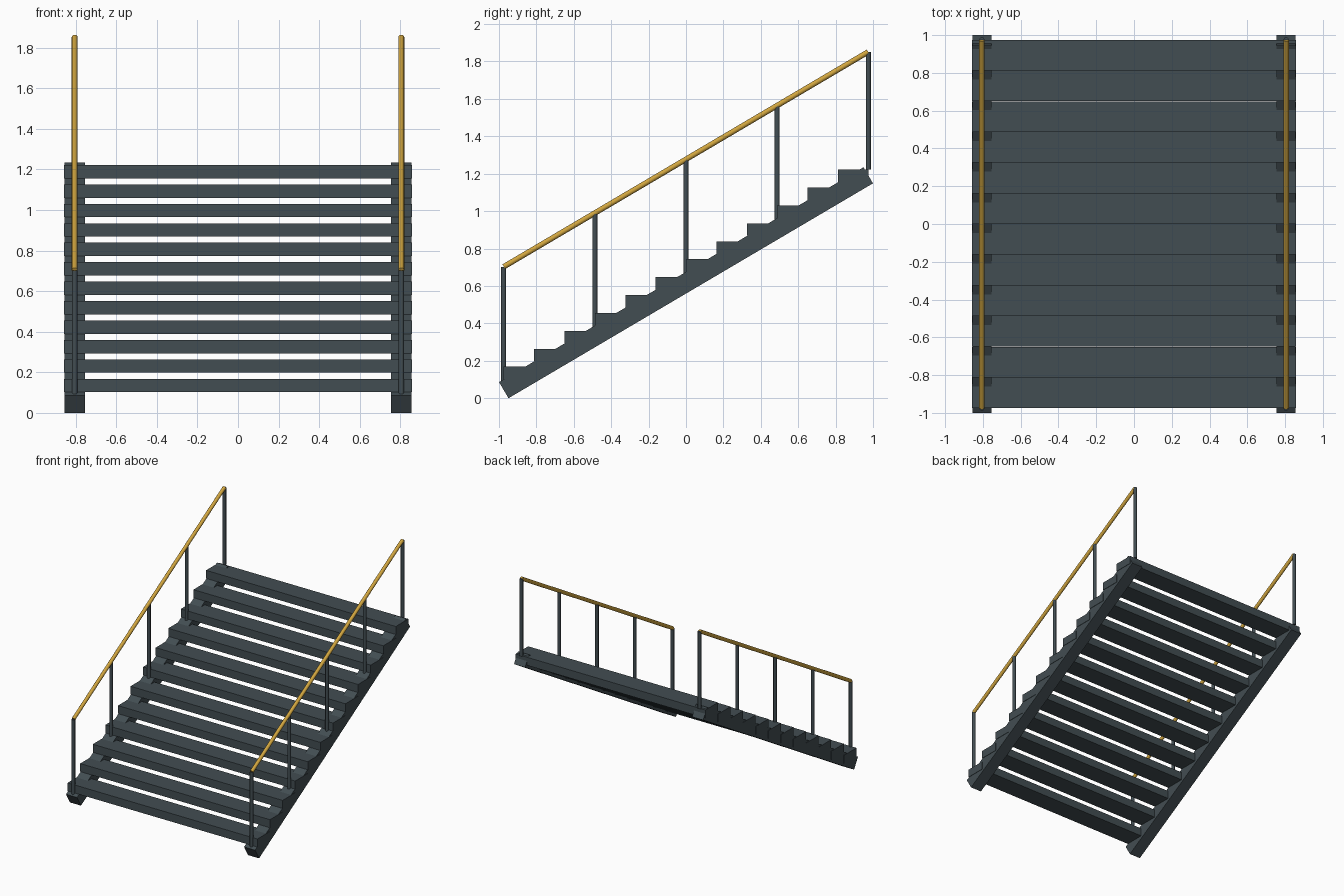
import bpy, math
from mathutils import Vector

if "Cube" in bpy.data.objects:
    bpy.data.objects.remove(bpy.data.objects["Cube"])

RUN, RISE = 0.1625, 0.0958          # one tread forward / up
SLOPE = RISE / RUN
ANGLE = math.atan(SLOPE)
MID_Z = 0.617                       # stringer centre height at y = 0
SIDE_X = 0.805


def material(name, colour):
    m = bpy.data.materials.new(name)
    m.diffuse_color = colour
    m.use_nodes = True
    m.node_tree.nodes["Principled BSDF"].inputs["Base Color"].default_value = m.diffuse_color
    return m


steel = material("dark_steel", (0.055, 0.075, 0.085, 1))
brass = material("golden_rail", (0.64, 0.38, 0.05, 1))


def box(name, centre, size, mat, tilt=0.0):
    bpy.ops.mesh.primitive_cube_add(size=1, location=centre, rotation=(tilt, 0, 0))
    ob = bpy.context.object
    ob.name = name
    ob.scale = size
    bpy.ops.object.transform_apply(location=False, rotation=False, scale=True)
    ob.data.materials.append(mat)
    return ob


def rod(name, a, b, radius, mat):
    a, b = Vector(a), Vector(b)
    d = b - a
    bpy.ops.mesh.primitive_cylinder_add(vertices=12, radius=radius, depth=d.length,
                                        location=(a + b) / 2)
    ob = bpy.context.object
    ob.name = name
    ob.rotation_euler = d.to_track_quat('Z', 'Y').to_euler()
    ob.data.materials.append(mat)
    bpy.ops.object.shade_smooth_by_angle(angle=math.radians(35))
    return ob


# treads
for i in range(12):
    k = i - 5.5
    box(f"tread_{i + 1}", (0, k * RUN, 0.662 + k * RISE), (1.716, 0.162, 0.066), steel)

for side, s in (("left", -1), ("right", 1)):
    x = s * SIDE_X
    # sloping stringer beam
    box(f"stringer_{side}", (x, 0, MID_Z), (0.1, 2.262, 0.1), steel, ANGLE)
    # upright posts
    for j in range(5):
        y = (j - 2) * 0.4875
        z = MID_Z + y * SLOPE
        rod(f"post_{side}_{j + 1}", (x, y, z + 0.03), (x, y, z + 0.66), 0.0135, steel)
    # handrail
    e = 0.974
    rod(f"handrail_{side}", (x, -e, MID_Z + 0.66 - e * SLOPE),
        (x, e, MID_Z + 0.66 + e * SLOPE), 0.0145, brass)
